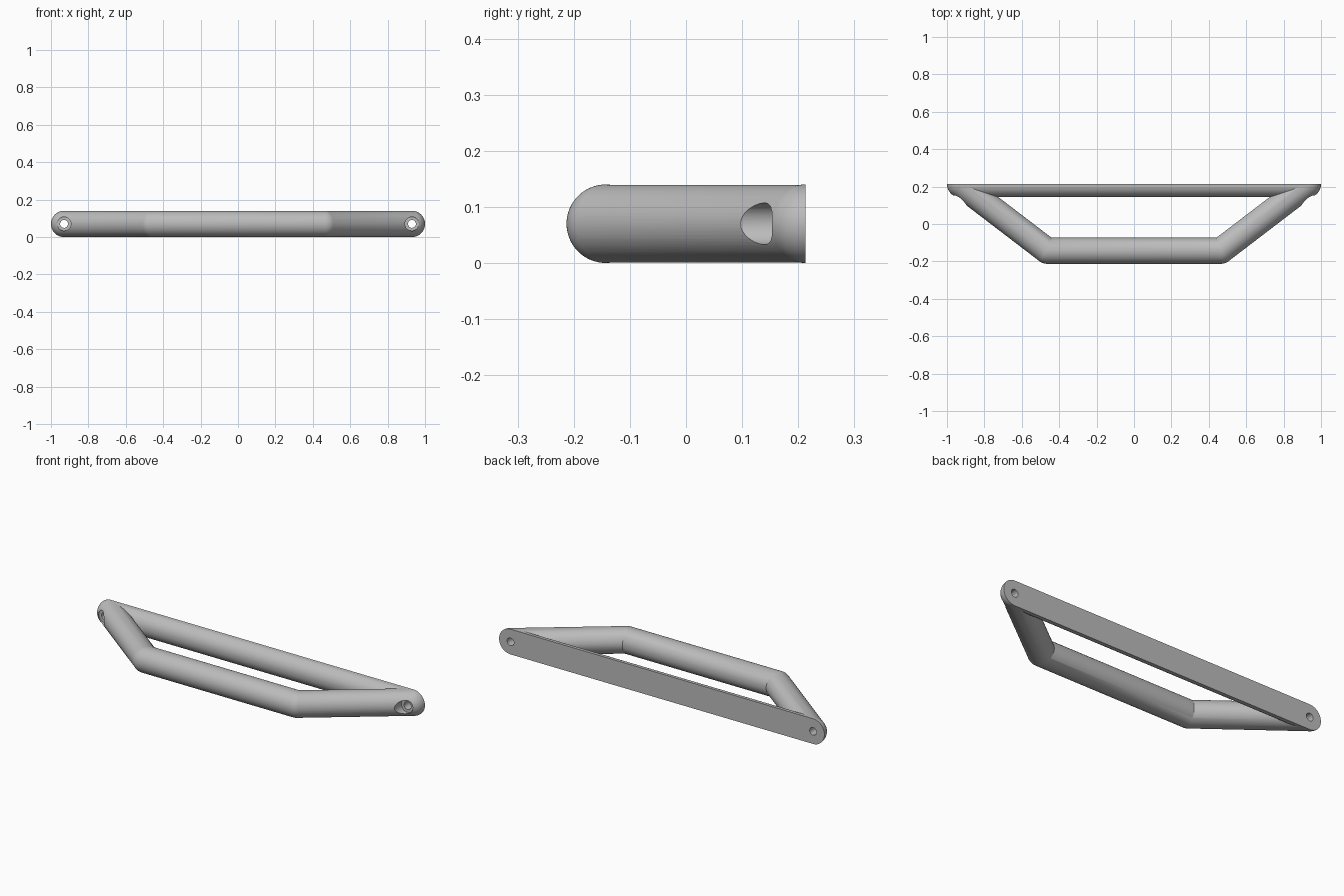
import bpy
import bmesh
from math import radians
from mathutils import Vector, Matrix

if "Cube" in bpy.data.objects:
    bpy.data.objects.remove(bpy.data.objects["Cube"])

R = 0.07            # tube radius
BACK = 0.213        # flat mounting face
BEND = (0.464, -0.143, R)
END = (0.93, BACK, R)

metal = bpy.data.materials.new("grey metal")
metal.use_nodes = True
grey = (0.5, 0.5, 0.5, 1)
metal.diffuse_color = grey
metal.node_tree.nodes["Principled BSDF"].inputs["Base Color"].default_value = grey


def add_object(name, bm):
    mesh = bpy.data.meshes.new(name)
    bm.to_mesh(mesh)
    bm.free()
    mesh.materials.append(metal)
    obj = bpy.data.objects.new(name, mesh)
    bpy.context.collection.objects.link(obj)
    return obj


def capsule(name, start, end, radius):
    """Round bar with domed ends, made by stretching a sphere at its middle."""
    start, end = Vector(start), Vector(end)
    axis = end - start
    bm = bmesh.new()
    bmesh.ops.create_uvsphere(bm, u_segments=64, v_segments=33, radius=radius)
    for v in bm.verts:
        if v.co.z > 0:
            v.co.z += axis.length
    turn = axis.to_track_quat('Z', 'Y').to_matrix().to_4x4()
    bm.transform(Matrix.Translation(start) @ turn)
    return add_object(name, bm)


def bore(name, x, radius, y0, y1):
    bm = bmesh.new()
    bmesh.ops.create_cone(bm, cap_ends=True, segments=48, radius1=radius,
                          radius2=radius, depth=y1 - y0)
    bm.transform(Matrix.Translation((x, (y0 + y1) / 2, R))
                 @ Matrix.Rotation(radians(90), 4, 'X'))
    return add_object(name, bm)


def mirrored(p, side):
    return (p[0] * side, p[1], p[2])


def combine(target, tool, operation):
    bpy.context.view_layer.objects.active = target
    mod = target.modifiers.new(tool.name, 'BOOLEAN')
    mod.operation = operation
    mod.solver = 'EXACT'
    mod.object = tool
    bpy.ops.object.modifier_apply(modifier=mod.name)
    bpy.data.objects.remove(tool)


# Grip, sloping legs and back bar joined into one handle
handle = capsule("pull_handle", mirrored(BEND, -1), BEND, R)
for side in (-1, 1):
    leg = capsule("leg", mirrored(BEND, side), mirrored(END, side), R - 0.0005)
    combine(handle, leg, 'UNION')
combine(handle, capsule("back_bar", mirrored(END, -1), END, R), 'UNION')

# Flat mounting face
bm = bmesh.new()
bmesh.ops.create_cube(bm, size=1)
bm.transform(Matrix.Translation((0, BACK + 0.5, 0)) @ Matrix.Diagonal((3, 1, 1, 1)))
combine(handle, add_object("back_cutter", bm), 'DIFFERENCE')

# Screw holes with wider recesses for the heads
for side in (-1, 1):
    x = END[0] * side
    combine(handle, bore("head_recess", x, 0.037, -0.2, 0.16), 'DIFFERENCE')
    combine(handle, bore("screw_hole", x, 0.021, 0, 0.4), 'DIFFERENCE')

bpy.ops.object.select_all(action='DESELECT')
handle.select_set(True)
bpy.context.view_layer.objects.active = handle
bpy.ops.object.shade_smooth_by_angle(angle=radians(25))
